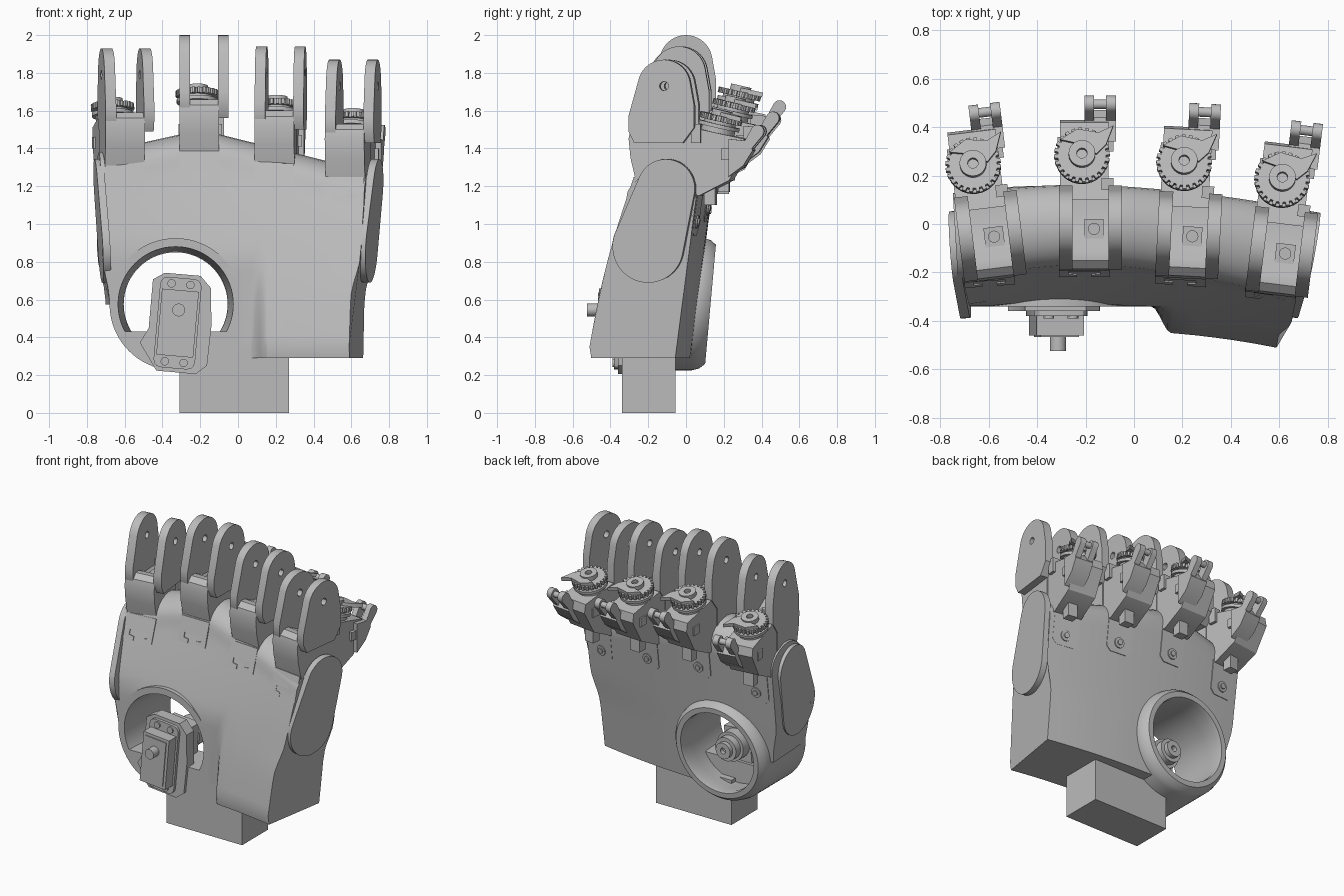
import bpy, bmesh
from math import sin, cos, pi, radians
from mathutils import Matrix, Vector
from mathutils.geometry import convex_hull_2d

if "Cube" in bpy.data.objects:
    bpy.data.objects.remove(bpy.data.objects["Cube"])

grey = bpy.data.materials.new("plain grey")
grey.use_nodes = True
grey.diffuse_color = (0.5, 0.5, 0.5, 1)
grey.node_tree.nodes["Principled BSDF"].inputs["Base Color"].default_value = (0.5, 0.5, 0.5, 1)
I = Matrix.Identity(4)


def make(name, rings, closed=False, M=I):
    """Skin a list of equal point rings; cap the ends unless closed."""
    bm = bmesh.new()
    vs = [[bm.verts.new(M @ Vector(p)) for p in r] for r in rings]
    n = len(vs[0])
    for k in range(len(vs) if closed else len(vs) - 1):
        a, b = vs[k], vs[(k + 1) % len(vs)]
        for i in range(n):
            bm.faces.new((a[i], a[(i + 1) % n], b[(i + 1) % n], b[i]))
    if not closed:
        bm.faces.new(vs[0])
        bm.faces.new(vs[-1])
    bmesh.ops.recalc_face_normals(bm, faces=bm.faces)
    me = bpy.data.meshes.new(name)
    bm.to_mesh(me)
    bm.free()
    ob = bpy.data.objects.new(name, me)
    bpy.context.collection.objects.link(ob)
    me.materials.append(grey)
    return ob


def prism(name, outline, a, b, axis="x", M=I):
    put = {"x": lambda p, t: (t, p[0], p[1]),
           "y": lambda p, t: (p[0], t, p[1]),
           "z": lambda p, t: (p[0], p[1], t)}[axis]
    return make(name, [[put(p, t) for p in outline] for t in (a, b)], M=M)


def circle(c, r, n=32):
    return [(c[0] + r * cos(2 * pi * i / n), c[1] + r * sin(2 * pi * i / n)) for i in range(n)]


def hull(pts):
    return [pts[i] for i in convex_hull_2d(pts)]


def rect(x0, x1, y0, y1):
    return [(x0, y0), (x1, y0), (x1, y1), (x0, y1)]


def cut(ob, cutter):
    cutter.hide_render = True
    m = ob.modifiers.new("cut", "BOOLEAN")
    m.operation, m.solver, m.object = "DIFFERENCE", "EXACT", cutter
    bpy.context.view_layer.objects.active = ob
    bpy.ops.object.modifier_apply(modifier=m.name)
    bpy.data.objects.remove(cutter)


# Palm surface rules
def step(a, b, v):
    t = min(1, max(0, (v - a) / (b - a)))
    return t * t * (3 - 2 * t)


def front_y(x, z):
    y = -0.185 - 0.09 * (x + 0.2) ** 2 - 0.26 * (1.3 - z)
    y -= 0.028 * sin(pi * min(1, (z - 0.29) / 1.01))
    if z < 0.34:
        y += 0.02
    flat = max(y, -0.34)
    return flat + (y - flat) * step(0.08, 0.18, x)


def back_y(x, z):
    return 0.15 - 0.09 * (x + 0.25) ** 2 - 0.13 * (1.25 - z)


def top_z(x):
    return 1.475 - 0.25 * max(0, x + 0.1) - 0.22 * max(0, -0.3 - x)


def palm_section(x):
    shoulder = top_z(x) - 0.14
    zs = [0.29, 0.35] + [0.35 + (shoulder - 0.35) * i / 14 for i in range(1, 15)]
    pts = [(front_y(x, z), z) for z in zs]
    f, b = front_y(x, shoulder), back_y(x, shoulder)
    for i in range(1, 12):
        a = pi * i / 12
        pts.append(((f + b) / 2 - (b - f) / 2 * cos(a), shoulder + 0.14 * sin(a)))
    pts += [(back_y(x, z), z) for z in reversed(zs)]
    wedge, waist = (0.25, 0.07) if x > 0 else (0.08, 0.055)
    return [(x * (1 + wedge * (y + 0.1)) * (1 - waist + waist * step(0.6, 0.85, z)), y, z) for y, z in pts]


stations = [-0.735] + [-0.6 + 0.1 * i for i in range(7)] + [0.08 + 0.02 * i for i in range(6)] \
    + [0.3 + 0.1 * i for i in range(4)] + [0.705]
palm = make("palm", [palm_section(x) for x in stations])
HC = (-0.33, 0.575)
cut(palm, prism("hole_cutter", circle(HC, 0.325, 64), -1, 1, "y"))
cut(palm, prism("corner_cutter", rect(-1, HC[0], 0, HC[1]), -1, 1, "y"))
prism("wrist_block", rect(-0.31, 0.27, -0.34, -0.055), 0, 0.31, "z")

# Side cheeks on both edges of the palm
for s, side, yaw, x in ((1, "left", -10, 0.705), (-1, "right", 4, 0.715)):
    M = Matrix.Translation((s * x, -0.1, 1.05)) @ Matrix.Rotation(radians(yaw), 4, "Z") \
        @ Matrix.Rotation(radians(3 * s), 4, "Y")
    prism(side + "_cheek", hull(circle((-0.1, -0.17), 0.19, 48) + circle((0, 0.14), 0.155, 48)),
          -s * 0.01, s * 0.03, "x", M)

# Thumb socket: rimmed tube with a tilted back face
rim = [(0.305, -0.34), (0.35, -0.34), (0.35, 0.06), (0.34, 0.1), (0.315, 0.13), (0.28, 0.13), (0.275, 0.1), (0.285, 0.0)]
rings = []
for i in range(72):
    a = 2 * pi * i / 72
    rings.append([(HC[0] + r * cos(a), y + (0.09 * r * sin(a) if y > 0 else 0), HC[1] + r * sin(a)) for r, y in rim])
make("thumb_socket", rings, closed=True)
floor = [(HC[0] + 0.31 * cos(a), HC[1] + 0.31 * sin(a)) for a in (pi + 0.48 + (pi - 0.96) * i / 24 for i in range(25))]
prism("socket_floor", floor, -0.34, -0.1, "y")

# Thumb motor
T = Matrix.Translation((-0.32, 0, 0.475)) @ Matrix.Rotation(radians(5), 4, "Y")
prism("motor_mount", [(-0.15, 0.22), (-0.09, 0.26), (0.1, 0.26), (0.16, 0.2), (0.18, 0), (0.175, -0.21),
                      (0.12, -0.26), (-0.09, -0.26), (-0.19, -0.12), (-0.15, -0.04)], -0.36, -0.28, "y", T)
prism("motor_flange", hull([p for x in (-0.07, 0.07) for z in (-0.2, 0.2) for p in circle((x, z), 0.04, 12)]),
      -0.38, -0.35, "y", T)
prism("motor_body", rect(-0.098, 0.098, -0.175, 0.175), -0.46, -0.12, "y", T)
prism("motor_face", rect(-0.08, 0.08, -0.155, 0.155), -0.466, -0.45, "y", T)
prism("motor_shaft", circle((0, 0.07), 0.034, 24), -0.525, -0.45, "y", T)
for x in (-0.05, 0.05):
    for z in (-0.207, 0.207):
        prism("motor_screw", circle((x, z), 0.022, 16), -0.39, -0.37, "y", T)
prism("motor_wheel", circle((0.01, 0.07), 0.1), -0.13, -0.05, "y", T)
prism("motor_wheel_rim", circle((0.01, 0.07), 0.08), -0.06, 0.0, "y", T)
hub = prism("motor_hub", circle((0.01, 0.07), 0.055), -0.01, 0.03, "y", T)
cut(hub, prism("hub_cutter", circle((0.01, 0.07), 0.02, 16), 0.0, 0.1, "y", T))

# Knuckle profiles shared by the four fingers, as (y, z)
cheek = hull(circle((0, 1.86), 0.14, 40) + [(-0.16, 1.56), (-0.19, 1.62), (-0.19, 1.7), (0.16, 1.76),
                                            (0.16, 1.64), (0.1, 1.56)])
body = [(-0.15, 1.33), (-0.185, 1.48), (-0.195, 1.58), (-0.185, 1.63), (-0.15, 1.66), (-0.11, 1.66), (-0.03, 1.62),
        (0.1, 1.61), (0.1, 1.65), (0.42, 1.58), (0.43, 1.52), (0.34, 1.36), (0.18, 1.28), (0.08, 1.28)]
prong = hull(circle((0.495, 1.62), 0.035, 20) + [(0.44, 1.5), (0.4, 1.52)])
prong_foot = [(0.34, 1.38), (0.42, 1.44), (0.47, 1.52), (0.44, 1.57), (0.34, 1.58)]
# Front panel with a keyhole notch, as (x, z)
panel = [(-0.125, 1.22), (-0.05, 1.22), (-0.05, 1.245), (-0.085, 1.25), (-0.085, 1.285), (0.045, 1.285),
         (0.045, 1.25), (0.01, 1.245), (0.01, 1.22), (0.085, 1.22), (0.085, 1.38), (-0.125, 1.38)]
gear = [(r * cos(a), r * sin(a)) for i in range(24) for r, o in ((0.115, 0), (0.115, 0.13), (0.1, 0.15), (0.1, 0.25))
        for a in (2 * pi * i / 24 + o,)]
pointer = [(-0.09, 0.06), (-0.02, 0.105), (0.07, 0.09), (0.13, 0.12), (0.1, 0.04), (0.06, 0.0), (0, 0.04)]

# Each finger: position and turn about z
fingers = {"first": (-0.6, -0.035, -0.07, 7), "second": (-0.185, 0, 0, 0),
           "third": (0.222, -0.03, -0.06, -3), "fourth": (0.607, -0.1, -0.13, -7)}
for n, (x, y, z, turn) in fingers.items():
    M = Matrix.Translation((x, y, z)) @ Matrix.Rotation(radians(turn), 4, "Z")
    for x0, x1 in ((-0.125, -0.068), (0.08, 0.135)):
        plate = prism(n + "_knuckle_plate", cheek, x0, x1, "x", M)
        cut(plate, prism("pin_cutter", circle((0, 1.86), 0.024, 12), x0 - 0.02, x1 + 0.02, "x", M))
    prism(n + "_knuckle_body", body, -0.12, 0.08, "x", M)
    prism(n + "_knuckle_front", body[:8] + [(0.1, 1.4)], -0.125, 0.085, "x", M)

    world = [M @ Vector((px, -0.2, pz)) for px, pz in panel]
    make(n + "_front_panel", [[(p.x, front_y(p.x, p.z) + d, p.z) for p in world] for d in (-0.006, 0.03)])

    # Cradle screw and its square seat
    prism(n + "_cradle_seat", rect(-0.02, 0.06, -0.06, 0.02), 1.58, 1.635, "z", M)
    prism(n + "_cradle_screw", circle((0.02, -0.02), 0.025, 16), 1.6, 1.645, "z", M)

    # Toothed tension wheel
    G = M @ Matrix.Translation((-0.03, 0.265, 1.61)) @ Matrix.Rotation(radians(-13), 4, "X")
    prism(n + "_wheel_base", circle((0, 0), 0.09), -0.02, 0.035, "z", G)
    prism(n + "_wheel_lower", circle((0, 0), 0.11), 0.03, 0.05, "z", G)
    prism(n + "_wheel_core", circle((0, 0), 0.085), 0.05, 0.07, "z", G)
    prism(n + "_wheel_gear", gear, 0.065, 0.095, "z", G)
    prism(n + "_wheel_pointer", pointer, 0.09, 0.115, "z", G)
    nut = prism(n + "_wheel_hub", circle((0, 0), 0.055), 0.08, 0.125, "z", G)
    cut(nut, prism("nut_cutter", circle((0, 0), 0.022, 12), 0.1, 0.2, "z", G))

    # Rear fork with cross pin
    prism(n + "_fork_foot", prong_foot, -0.02, 0.11, "x", M)
    for x0 in (-0.02, 0.07):
        prism(n + "_fork_ear", prong, x0, x0 + 0.04, "x", M)
    prism(n + "_fork_pin", circle((0.495, 1.62), 0.02, 16), -0.01, 0.1, "x", M)

    # Underside peg, side lugs
    prism(n + "_peg", rect(0.2, 0.26, 1.23, 1.32), -0.04, 0.03, "x", M)
    prism(n + "_side_lug", rect(0.3, 0.36, 1.47, 1.53), -0.13, 0.1, "x", M)
    prism(n + "_clip", rect(0.14, 0.19, 1.56, 1.66), 0.05, 0.1, "x", M)

    # Rear panel and its screw, laid on the back of the palm
    def lay(name, outline, d):
        pts = [M @ Vector((px, 0.1, pz)) for px, pz in outline]
        make(name, [[(p.x, back_y(p.x, p.z) + e, p.z) for p in pts] for e in (-0.02, d)])
    lay(n + "_rear_panel", [(-0.1, 1.3), (-0.1, 1.1), (-0.07, 1.07), (0.05, 1.07), (0.08, 1.1), (0.08, 1.3)], 0.005)
    lay(n + "_rear_screw", circle((-0.01, 1.14), 0.035, 20), 0.012)
    lay(n + "_rear_screw_head", circle((-0.01, 1.14), 0.018, 12), 0.02)

# Crisp edges, smooth rounds
bpy.ops.object.select_all(action="DESELECT")
for ob in bpy.context.collection.objects:
    if ob.type == "MESH" and ob.data.materials and ob.data.materials[0] == grey:
        ob.select_set(True)
        bpy.context.view_layer.objects.active = ob
bpy.ops.object.shade_smooth_by_angle(angle=radians(30))
